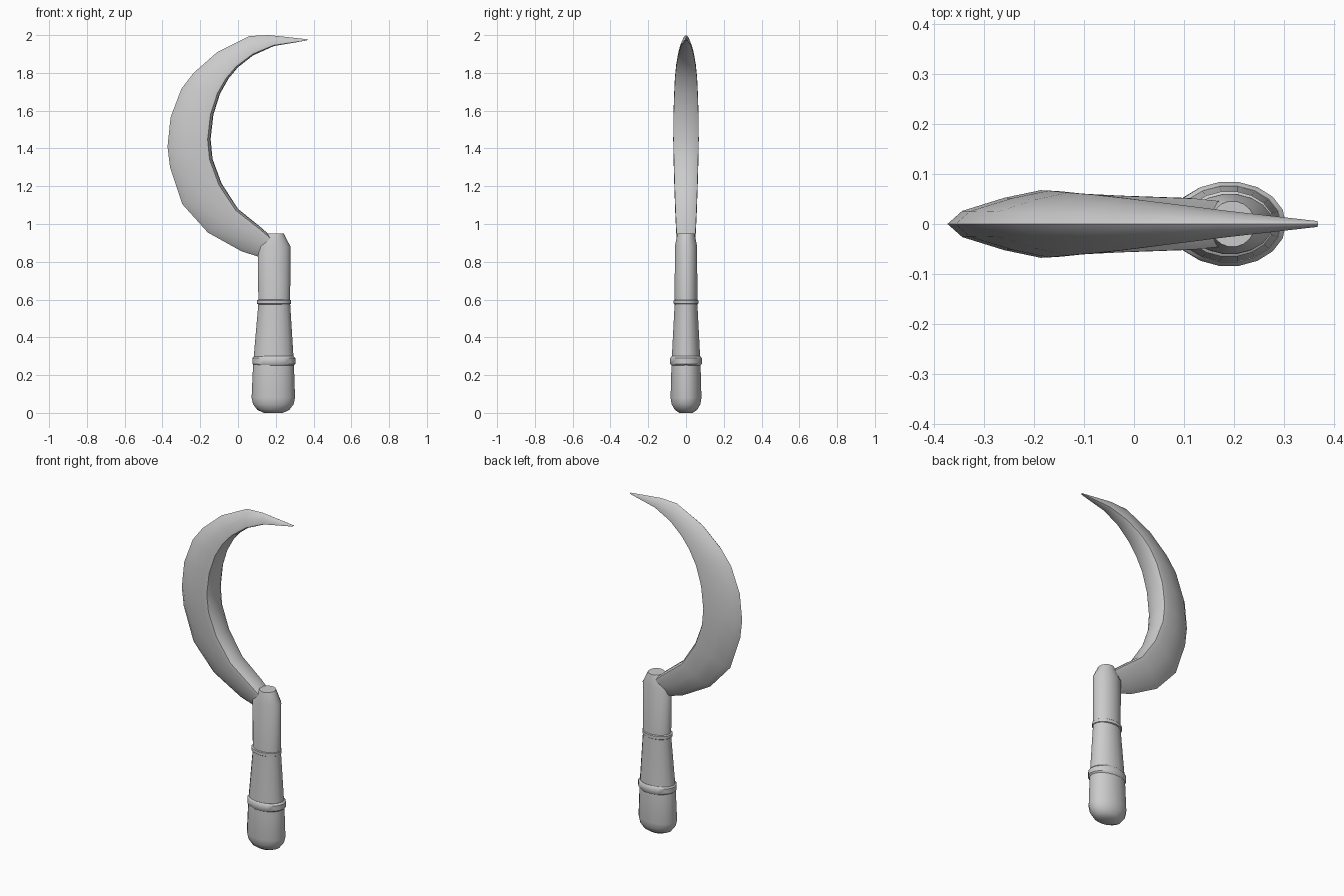
import bpy, bmesh, math

if "Cube" in bpy.data.objects:
    bpy.data.objects.remove(bpy.data.objects["Cube"])


def skin(name, rings, angle=40):
    """Bridge closed rings of points into a capped solid."""
    bm = bmesh.new()
    loops = [[bm.verts.new(p) for p in ring] for ring in rings]
    n = len(loops[0])
    for a, b in zip(loops, loops[1:]):
        for i in range(n):
            j = (i + 1) % n
            bm.faces.new((a[i], a[j], b[j], b[i]))
    bm.faces.new(loops[0])
    bm.faces.new(loops[-1])
    bmesh.ops.recalc_face_normals(bm, faces=bm.faces)
    me = bpy.data.meshes.new(name)
    bm.to_mesh(me)
    bm.free()
    ob = bpy.data.objects.new(name, me)
    bpy.context.collection.objects.link(ob)
    bpy.ops.object.select_all(action='DESELECT')
    bpy.context.view_layer.objects.active = ob
    ob.select_set(True)
    bpy.ops.object.shade_smooth_by_angle(angle=math.radians(angle))
    return ob


def turned(name, profile, sides=18):
    """Oval turned part from (z, centre x, x radius, y radius)."""
    rings = []
    for z, cx, rx, ry in profile:
        rings.append([(cx + rx * math.cos(2 * math.pi * i / sides),
                       ry * math.sin(2 * math.pi * i / sides), z)
                      for i in range(sides)])
    return skin(name, rings)


# Handle: rounded butt, tapering grip, straight neck and chamfered top
turned("handle", [
    (0.0, 0.187, 0.05, 0.036), (0.016, 0.187, 0.085, 0.06),
    (0.045, 0.187, 0.107, 0.077), (0.08, 0.187, 0.115, 0.083),
    (0.26, 0.188, 0.108, 0.078), (0.58, 0.192, 0.084, 0.061),
    (0.88, 0.191, 0.087, 0.06), (0.95, 0.197, 0.045, 0.046)])

# Raised bands around the grip
for name, z0, z1, rx, ry in (("lower_band", 0.25, 0.30, 0.114, 0.085),
                             ("upper_band", 0.572, 0.602, 0.09, 0.066)):
    h = (z1 - z0) * 0.2
    turned(name, [(z0, 0.19, rx - 0.01, ry - 0.008), (z0 + h, 0.19, rx, ry),
                  (z1 - h, 0.19, rx, ry), (z1, 0.19, rx - 0.01, ry - 0.008)])

# Blade stations: outer edge x, z, inner edge x, z, half thickness
stations = [
    (0.13, 0.82, 0.20, 0.91, 0.045), (0.02, 0.855, 0.13, 0.975, 0.053),
    (-0.16, 0.955, 0.0, 1.08, 0.058), (-0.295, 1.105, -0.087, 1.215, 0.063),
    (-0.36, 1.30, -0.135, 1.345, 0.067), (-0.373, 1.41, -0.145, 1.45, 0.069),
    (-0.357, 1.565, -0.13, 1.58, 0.068), (-0.30, 1.715, -0.095, 1.69, 0.064),
    (-0.235, 1.80, -0.05, 1.77, 0.06), (-0.11, 1.91, 0.0, 1.83, 0.053),
    (0.06, 1.995, 0.08, 1.893, 0.041), (0.165, 2.0, 0.19, 1.942, 0.027),
    (0.368, 1.978, 0.366, 1.972, 0.006)]

# Wedge section: sharp outer edge, thick rounded inner back
half = [(0.13, 0.38), (0.5, 0.76), (0.82, 0.98), (0.93, 0.96), (0.985, 0.6)]
section = ([(0, 0)] + half + [(1.0, 0)] + [(t, -y) for t, y in reversed(half)])

skin("blade", [[(ox + (ix - ox) * t, th * y, oz + (iz - oz) * t)
                for t, y in section]
               for ox, oz, ix, iz, th in stations], 45)
